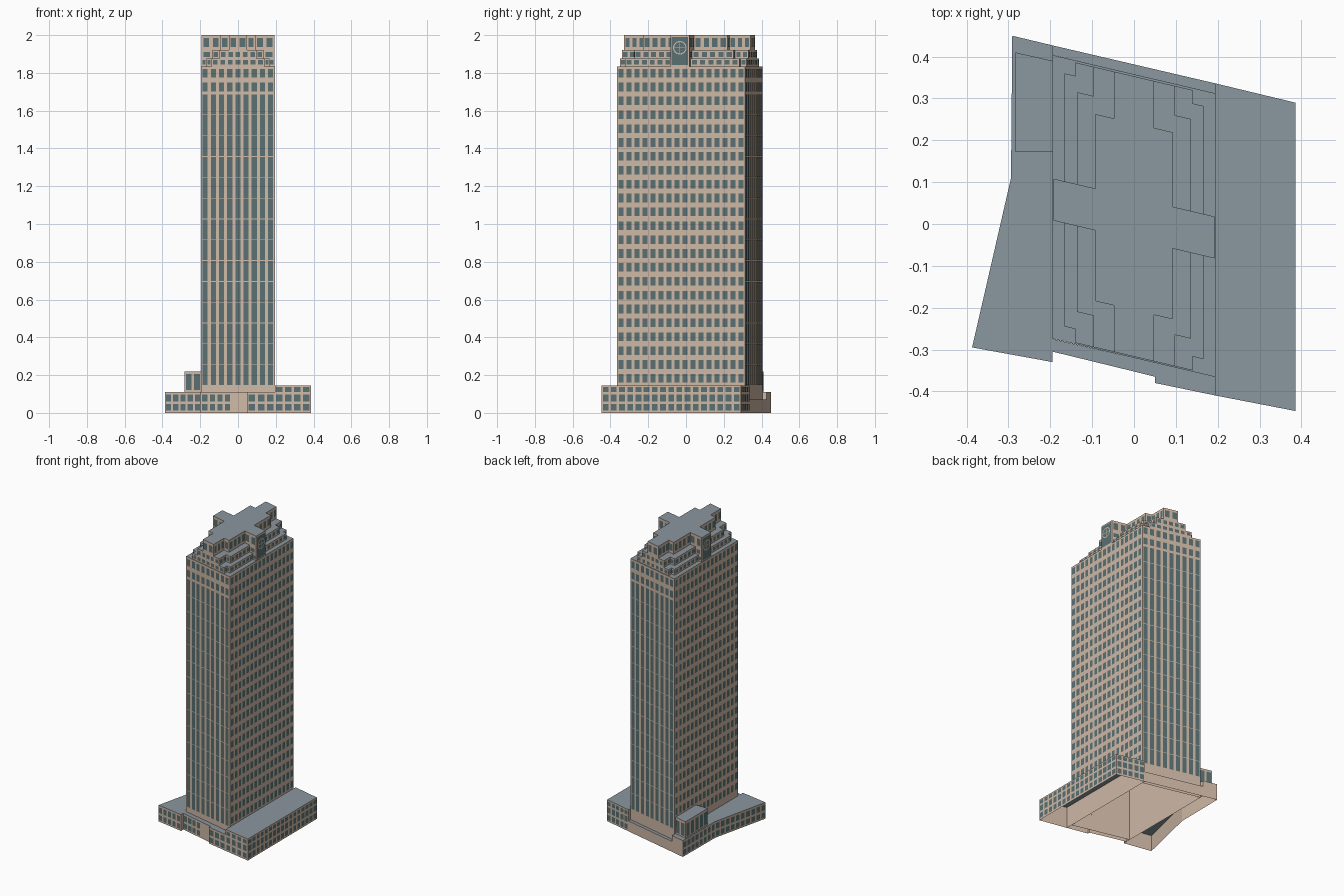
import bpy, bmesh, math
from mathutils import Vector

if "Cube" in bpy.data.objects:
    bpy.data.objects.remove(bpy.data.objects["Cube"], do_unlink=True)


def material(name, rgb):
    m = bpy.data.materials.new(name)
    m.use_nodes = True
    col = (*rgb, 1)
    m.diffuse_color = col
    m.node_tree.nodes["Principled BSDF"].inputs["Base Color"].default_value = col
    return m


MATS = [material("beige_stone", (0.62, 0.48, 0.38)),
        material("grey_roof", (0.26, 0.31, 0.35)),
        material("teal_glass", (0.10, 0.16, 0.17))]
STONE, ROOF, GLASS = range(3)
BAY = 0.0433     # facade bay width
SLANT = -0.235   # the plan is sheared: y falls as x grows
GAP = 0.002      # glass stands this far off the wall


def skew(x, v):
    return (x, v + SLANT * x)


def finish(name, bm):
    mesh = bpy.data.meshes.new(name)
    bm.to_mesh(mesh)
    bm.free()
    for m in MATS:
        mesh.materials.append(m)
    ob = bpy.data.objects.new(name, mesh)
    bpy.context.collection.objects.link(ob)
    return ob


def quad(bm, p, q, z0, z1, mat):
    f = bm.faces.new([bm.verts.new((a.x, a.y, z))
                      for a, z in ((p, z0), (q, z0), (q, z1), (p, z1))])
    f.material_index = mat


def glaze(bm, p, q, rows, fill):
    """Rows of window panes along the wall from p to q."""
    d = q - p
    n = max(1, round(d.length / BAY))
    out = Vector((d.y, -d.x)).normalized() * GAP
    for i in range(n):
        a = p + d * ((i + 0.5 - fill / 2) / n) + out
        b = p + d * ((i + 0.5 + fill / 2) / n) + out
        for z0, z1 in rows:
            quad(bm, a, b, z0, z1, GLASS)


def block(name, plan, z0, z1, walls, rows, fill=0.62):
    """Prism with an open base. Per edge: '-' none, 'p' plain, else a key of rows."""
    bm = bmesh.new()
    pts = [Vector(p) for p in plan]
    for i, kind in enumerate(walls):
        p, q = pts[i], pts[(i + 1) % len(pts)]
        if kind == '-':
            continue
        quad(bm, p, q, z0, z1, STONE)
        if kind in rows:
            glaze(bm, p, q, rows[kind], fill)
    top = bm.faces.new([bm.verts.new((p.x, p.y, z1)) for p in pts])
    top.material_index = ROOF
    return finish(name, bm)


# Tower shaft: punched windows on the long sides, tall strips on the ends
W, FRONT, BACK = 0.195, -0.32, 0.358
BASE, TOP, FLOORS = 0.145, 1.835, 23
step = (TOP - BASE) / FLOORS
punched = [(BASE + step * (i + 0.2), BASE + step * (i + 0.82)) for i in range(FLOORS)]
strip_top, strips = BASE + step * 21, 14
pane = (strip_top - BASE) / strips
striped = [(BASE + pane * i + 0.002, BASE + pane * (i + 1) - 0.002)
           for i in range(strips)] + punched[-2:]
tower = [skew(-W, FRONT), skew(W, FRONT), skew(W, BACK), skew(-W, BACK)]
block("tower_shaft", tower, 0, TOP, "swsw", {'s': striped, 'w': punched})

# Stepped crown: three stacked cross plans with a wide arm to each side
ARM_X, ARM_V0, ARM_V1 = 0.193, -0.037, 0.063


def cross(narrow, wide, v0, v1):
    right = [(narrow, FRONT + 0.003), (narrow, v0), (wide, v0), (wide, ARM_V0),
             (ARM_X, ARM_V0), (ARM_X, ARM_V1), (wide, ARM_V1), (wide, v1),
             (narrow, v1), (narrow, BACK - 0.005)]
    left = [(-x, v) for x, v in reversed(right)]
    return [skew(x, v) for x, v in right + left]


# Edge kinds follow the plan; the arm ends stay plain for the round windows
half = "wwwwpwwww"
tiers = [("crown_lower", (0.14, 0.166, -0.284, 0.321), TOP, 1.875, (1.845, 1.867)),
         ("crown_middle", (0.097, 0.136, -0.242, 0.283), 1.875, 1.92, (1.885, 1.911)),
         ("crown_upper", (0.048, 0.092, -0.206, 0.241), 1.92, 2.0, (1.938, 1.984))]
for name, dims, z0, z1, row in tiers:
    block(name, cross(*dims), z0, z1, half + "w" + half + "w", {'w': [row]})

# Round window panel at each end of the crown's side arms
for side, s in (("left", 1), ("right", -1)):
    bm = bmesh.new()
    x = s * (ARM_X + GAP)
    p, q = Vector(skew(x, ARM_V0 + 0.006)), Vector(skew(x, ARM_V1 - 0.006))
    if s < 0:
        p, q = q, p
    quad(bm, p, q, TOP + 0.008, 1.99, GLASS)
    mid, zc, r = (p + q) / 2, 1.933, 0.036
    x += s * GAP

    def at(u, w):
        return bm.verts.new((x, mid.y + s * u, zc + w))

    n = 24
    for i in range(n):
        a, b = (math.tau * k / n for k in (i, i + 1))
        bm.faces.new([at(k * math.cos(t), k * math.sin(t))
                      for k, t in ((r - 0.006, a), (r, a), (r, b), (r - 0.006, b))])
    for hu, hw in ((r, 0.002), (0.002, r)):
        bm.faces.new([at(-hu, -hw), at(hu, -hw), at(hu, hw), at(-hu, hw)])
    finish(side + "_round_window", bm)

# Podium wings around the foot of the tower
low = [(0.012, 0.046), (0.06, 0.098)]
high = low + [(0.11, 0.136)]
block("left_wing",
      [(W, -0.365), (W, -0.41), (0.386, -0.447), (0.386, 0.29), (W, 0.336), (W, 0.312)],
      0, BASE, "pwwwp-", {'w': high}, 0.7)
block("right_wing",
      [(-W, -0.33), (-W, -0.275), (-W, 0.404), (-W, 0.427), (-0.291, 0.45),
       (-0.294, 0.11), (-0.387, -0.295)],
      0, 0.11, "p-ppwww", {'w': low}, 0.7)
block("right_wing_upper_storey",
      [(-W, 0.172), (-W, 0.39), (-0.283, 0.41), (-0.283, 0.172)],
      0.11, 0.22, "-www", {'w': [(0.12, 0.205)]}, 0.7)
block("front_podium",
      [(-W, -0.275), (-W, -0.305), (-0.035, -0.344), (0.05, -0.365), (0.05, -0.38),
       (W, -0.41), (W, -0.365)],
      0, 0.11, "-wppw--", {'w': low}, 0.7)
block("rear_ledge", [(W, 0.312), (W, 0.336), (-W, 0.427), (-W, 0.404)], 0, 0.07, "-p--", {})
